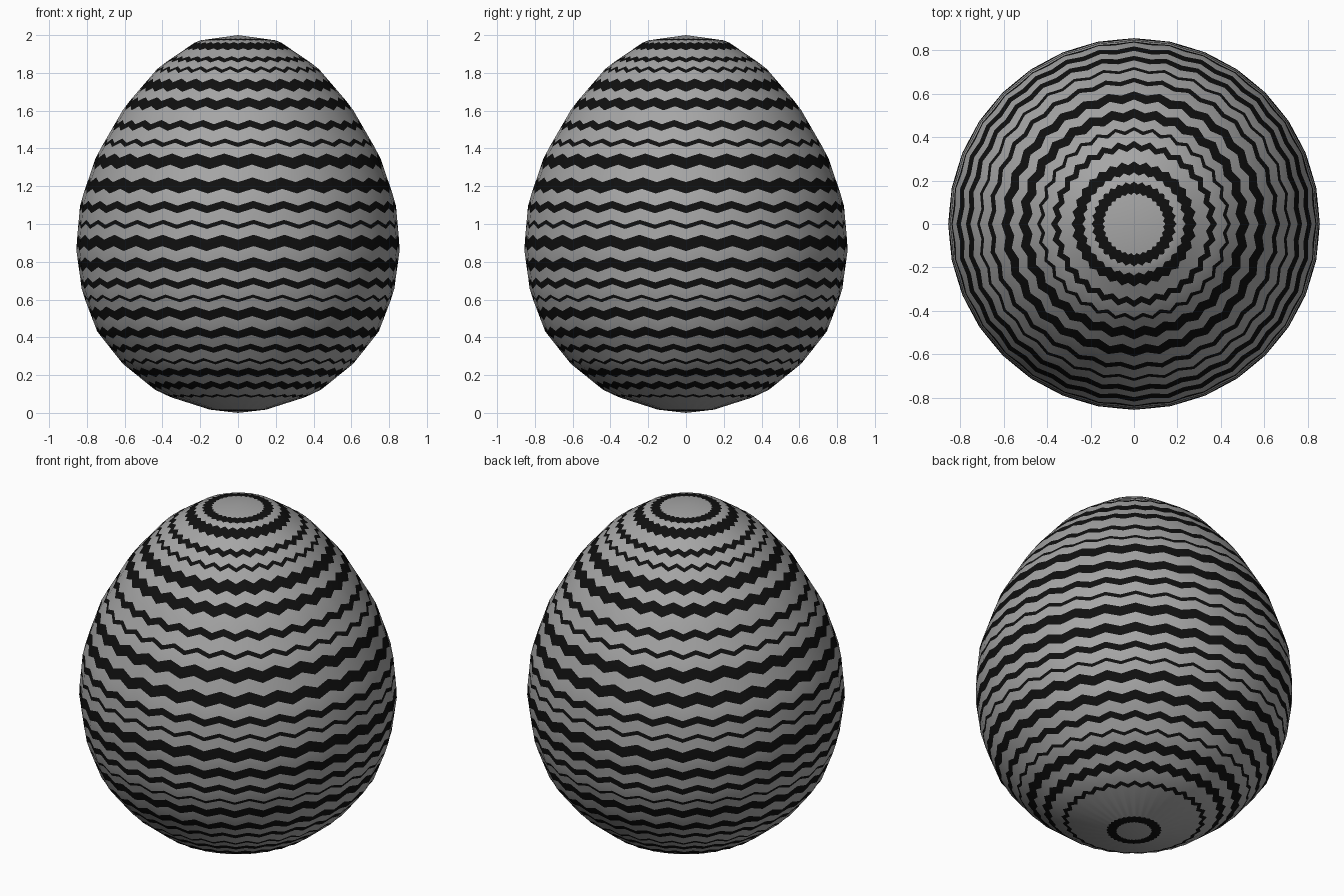
import bpy, math

if "Cube" in bpy.data.objects:
    bpy.data.objects.remove(bpy.data.objects["Cube"])

SEGMENTS = 32          # facets around the egg; each is halved for the zigzag
COLS = SEGMENTS * 2
ZIG = 0.013            # half height of the zigzag

# Egg profile (radius, height), top to bottom
PROFILE = [(0, 2.0), (0.215, 1.97), (0.42, 1.83), (0.60, 1.62), (0.75, 1.36),
           (0.835, 1.11), (0.857, 0.87), (0.825, 0.64), (0.745, 0.43),
           (0.61, 0.26), (0.43, 0.115), (0.215, 0.025), (0, 0.0)]

# Dark bands (centre height, thickness), top to bottom
BANDS = [(1.977, .007), (1.942, .034), (1.872, .02), (1.818, .018),
         (1.735, .05), (1.637, .048), (1.522, .035), (1.43, .022),
         (1.332, .06), (1.204, .06), (1.09, .04), (0.998, .022),
         (0.90, .06), (0.785, .053), (0.686, .035), (0.606, .016),
         (0.526, .05), (0.424, .043), (0.342, .028), (0.273, .014),
         (0.214, .034), (0.146, .03), (0.09, .01), (0.014, .006)]

# Arc length at each profile point
ARC = [0.0]
for a, b in zip(PROFILE, PROFILE[1:]):
    ARC.append(ARC[-1] + math.dist(a, b))


def height_to_arc(z):
    for i in range(len(PROFILE) - 1):
        z0, z1 = PROFILE[i][1], PROFILE[i + 1][1]
        if z0 >= z >= z1:
            return ARC[i] + (ARC[i + 1] - ARC[i]) * (z0 - z) / (z0 - z1)
    return ARC[-1]


def point_at(s):
    for i in range(len(PROFILE) - 1):
        if s <= ARC[i + 1]:
            t = (s - ARC[i]) / (ARC[i + 1] - ARC[i])
            (r0, z0), (r1, z1) = PROFILE[i], PROFILE[i + 1]
            return r0 + (r1 - r0) * t, z0 + (z1 - z0) * t
    return PROFILE[-1]


def material(name, value):
    m = bpy.data.materials.new(name)
    m.diffuse_color = (value, value, value, 1)
    m.use_nodes = True
    m.node_tree.nodes["Principled BSDF"].inputs["Base Color"].default_value = m.diffuse_color
    return m


# Zigzag rings at the upper and lower edge of every dark band
edges = [height_to_arc(z + side * t / 2) for z, t in BANDS for side in (1, -1)]
verts = [(0, 0, 2.0)]
for s in edges:
    amp = ZIG * min(1, point_at(s)[0] / 0.4)
    for c in range(COLS):
        mid = c % 2
        r, z = point_at(s + (-amp if mid else amp))
        if mid:
            r *= math.cos(math.pi / SEGMENTS)
        a = 2 * math.pi * c / COLS
        verts.append((r * math.cos(a), r * math.sin(a), z))
verts.append((0, 0, 0))
last = len(verts) - 1

# Faces: pole caps, then alternating dark and grey rows
faces, colours = [], []
for c in range(COLS):
    n = (c + 1) % COLS
    faces.append((0, 1 + c, 1 + n))
    colours.append(0)
    base = 1 + (len(edges) - 1) * COLS
    faces.append((last, base + n, base + c))
    colours.append(0)
    for row in range(len(edges) - 1):
        u, d = 1 + row * COLS, 1 + (row + 1) * COLS
        faces.append((u + c, d + c, d + n, u + n))
        colours.append(1 - row % 2)

mesh = bpy.data.meshes.new("striped_egg")
mesh.from_pydata(verts, [], faces)
mesh.materials.append(material("shell grey", 0.38))
mesh.materials.append(material("stripe black", 0.005))
for p, c in zip(mesh.polygons, colours):
    p.material_index = c
    p.use_smooth = True
mesh.update()
egg = bpy.data.objects.new("striped_egg", mesh)
bpy.context.collection.objects.link(egg)
